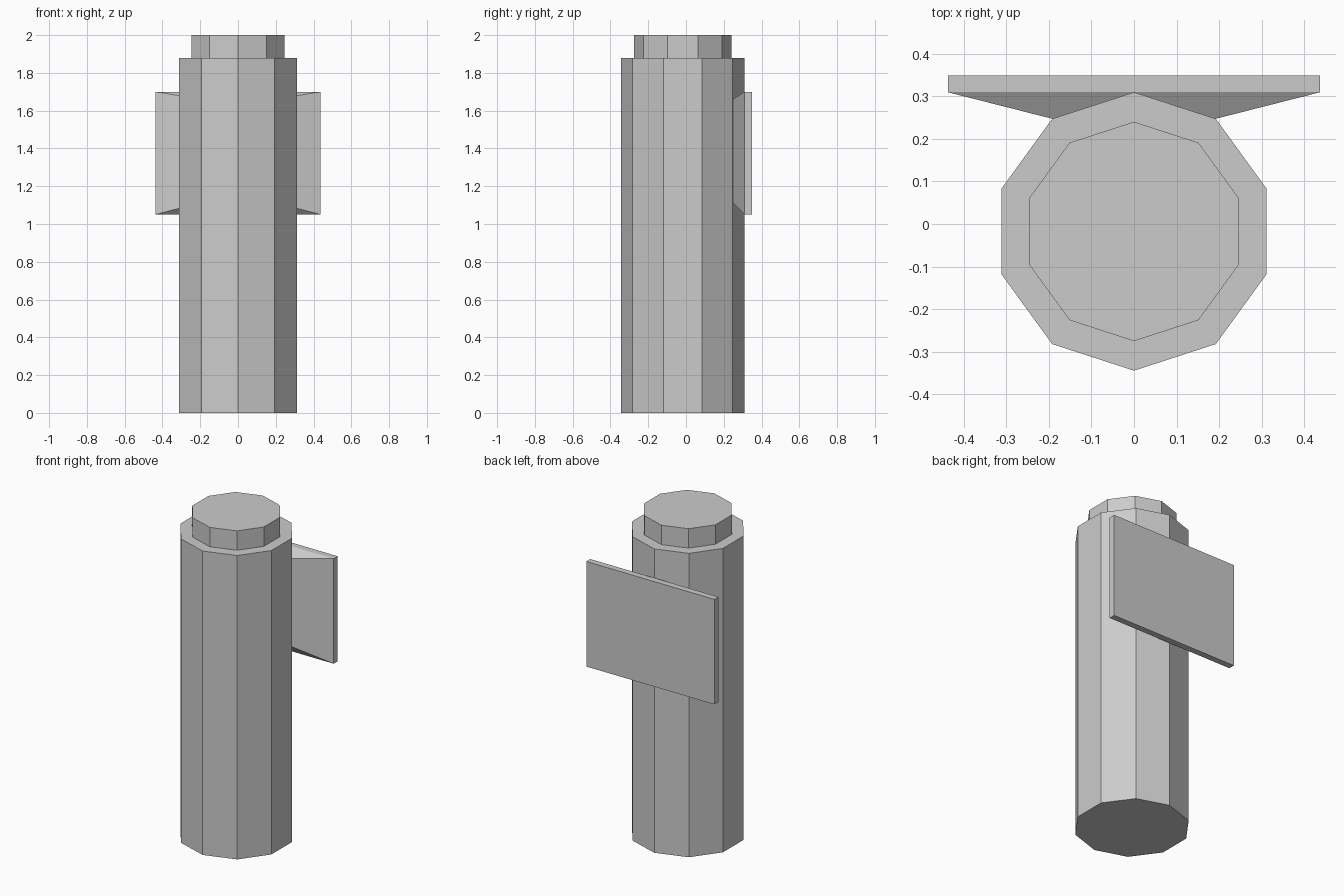
import bpy
from math import radians

if "Cube" in bpy.data.objects:
    bpy.data.objects.remove(bpy.data.objects["Cube"])

CY = -0.0175  # column axis in y


def prism(name, radius, z0, z1):
    """Ten-sided upright prism with a corner pointing to the back."""
    bpy.ops.mesh.primitive_cylinder_add(
        vertices=10, radius=radius, depth=z1 - z0,
        location=(0, CY, (z0 + z1) / 2))
    ob = bpy.context.object
    ob.name = name
    return ob


def frustum(name, front, back):
    """Box between two rectangles, each given as (y, half_width, z0, z1)."""
    verts = []
    for y, w, z0, z1 in (front, back):
        verts += [(-w, y, z0), (w, y, z0), (w, y, z1), (-w, y, z1)]
    faces = [(0, 1, 2, 3), (7, 6, 5, 4)]
    faces += [(i, i + 4, (i + 1) % 4 + 4, (i + 1) % 4) for i in range(4)]
    mesh = bpy.data.meshes.new(name)
    mesh.from_pydata(verts, [], faces)
    ob = bpy.data.objects.new(name, mesh)
    bpy.context.collection.objects.link(ob)
    return ob


# Main column and its narrower top
prism("column", 0.3275, 0, 1.88)
prism("top_cap", 0.258, 1.88, 2.0)

# Rear plate and the tapered bracket that joins it to the column
frustum("back_plate", (0.31, 0.438, 1.05, 1.70), (0.349, 0.438, 1.05, 1.70))
frustum("plate_bracket", (0.247, 0.19, 1.115, 1.66), (0.31, 0.438, 1.05, 1.70))
